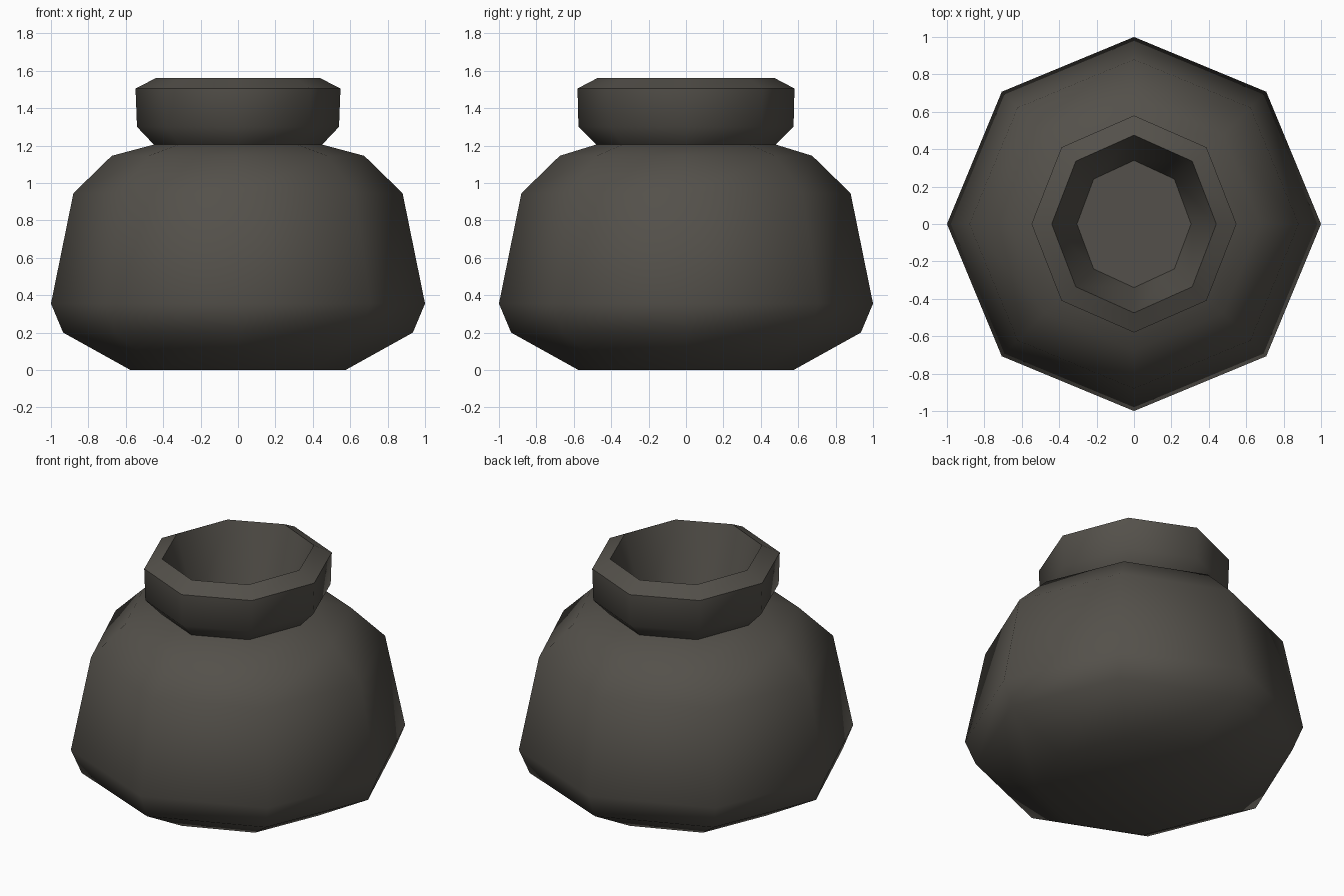
import bpy, bmesh, math

if "Cube" in bpy.data.objects:
    bpy.data.objects.remove(bpy.data.objects["Cube"])

SIDES = 8

clay = bpy.data.materials.new("dark_clay")
clay.diffuse_color = (0.088, 0.081, 0.069, 1)
clay.use_nodes = True
clay.node_tree.nodes["Principled BSDF"].inputs["Base Color"].default_value = clay.diffuse_color


def ring_solid(name, rings, smooth_angle):
    """Loft eight-sided rings (x radius, y radius, z), capped at both ends."""
    bm = bmesh.new()
    loops = []
    for rx, ry, z in rings:
        loops.append([bm.verts.new((rx * math.cos(i * math.tau / SIDES),
                                    ry * math.sin(i * math.tau / SIDES), z))
                      for i in range(SIDES)])
    for a, b in zip(loops, loops[1:]):
        for i in range(SIDES):
            j = (i + 1) % SIDES
            bm.faces.new((a[i], a[j], b[j], b[i]))
    bm.faces.new(loops[0][::-1])
    bm.faces.new(loops[-1])
    bmesh.ops.recalc_face_normals(bm, faces=bm.faces)
    mesh = bpy.data.meshes.new(name)
    bm.to_mesh(mesh)
    bm.free()
    mesh.materials.append(clay)
    ob = bpy.data.objects.new(name, mesh)
    bpy.context.collection.objects.link(ob)
    bpy.ops.object.select_all(action='DESELECT')
    ob.select_set(True)
    bpy.context.view_layer.objects.active = ob
    bpy.ops.object.shade_smooth_by_angle(angle=math.radians(smooth_angle))
    return ob


# Whole pot: belly, shoulder, flared neck, rim and tapered hollow mouth
ring_solid("pot", [
    (0.575, 0.575, 0.0),     # base
    (0.935, 0.935, 0.20),
    (1.0, 1.0, 0.355),       # widest belly
    (0.88, 0.88, 0.945),
    (0.675, 0.675, 1.145),   # shoulder
    (0.45, 0.48, 1.205),     # neck pinch
    (0.54, 0.575, 1.30),
    (0.548, 0.58, 1.505),    # outer rim
    (0.44, 0.475, 1.56),     # rim lip
    (0.305, 0.34, 1.12),     # inner floor
], 50)
